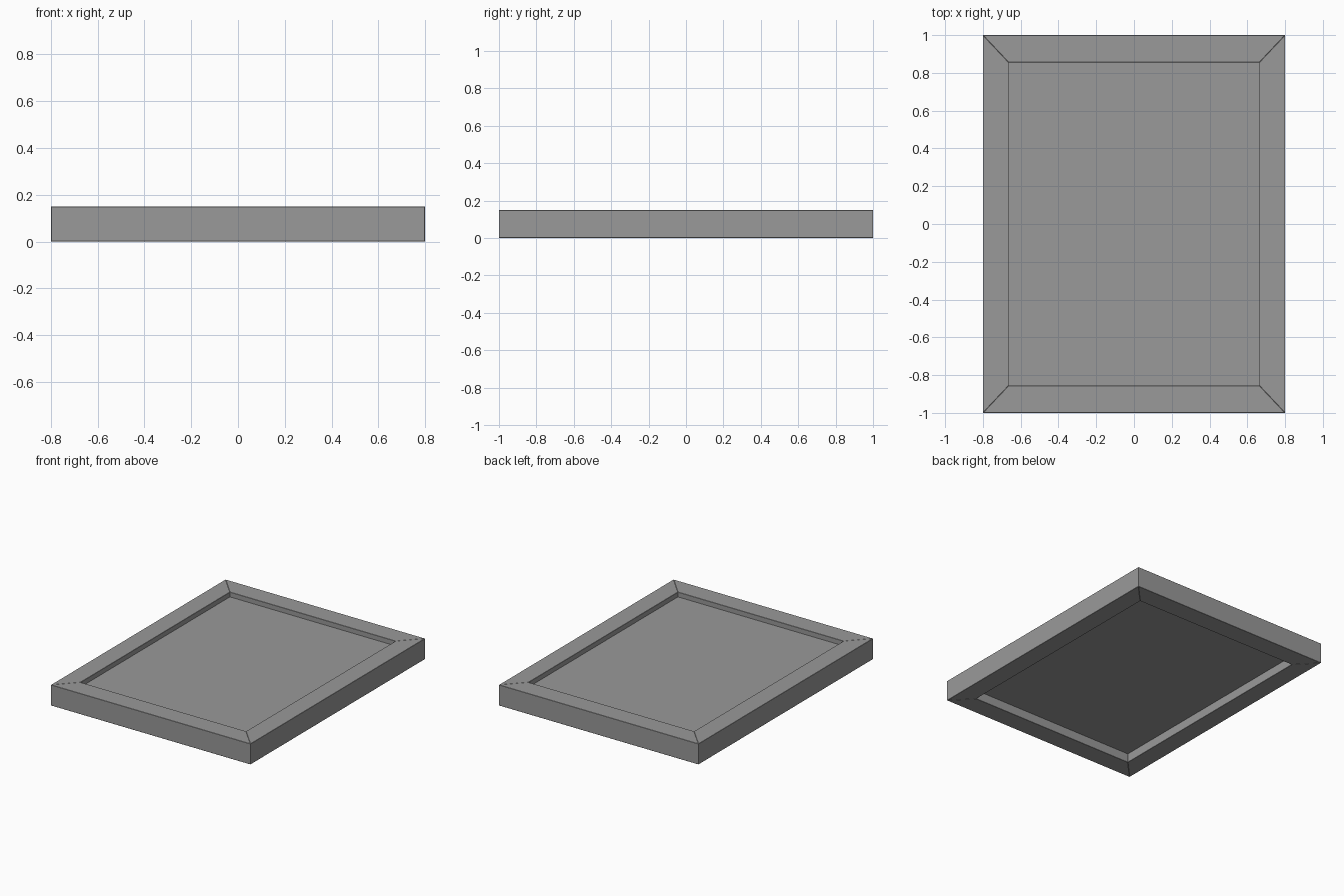
import bpy, bmesh

if "Cube" in bpy.data.objects:
    bpy.data.objects.remove(bpy.data.objects["Cube"])

HX, HY, H = 0.8, 1.0, 0.15     # outer half sizes and height
IX, IY = 0.664, 0.856          # opening half sizes

grey = bpy.data.materials.new("dark_grey")
grey.diffuse_color = (0.32, 0.32, 0.32, 1)
grey.use_nodes = True
grey.node_tree.nodes["Principled BSDF"].inputs["Base Color"].default_value = grey.diffuse_color


def prism(name, outline, z0, z1, bevel=0.0):
    """Extrude a flat outline from z0 to z1, with a fine chamfer if wanted."""
    bm = bmesh.new()
    face = bm.faces.new([bm.verts.new((x, y, z0)) for x, y in outline])
    top = bmesh.ops.extrude_face_region(bm, geom=[face])["geom"]
    bmesh.ops.translate(bm, vec=(0, 0, z1 - z0),
                        verts=[v for v in top if isinstance(v, bmesh.types.BMVert)])
    bmesh.ops.recalc_face_normals(bm, faces=bm.faces)
    mesh = bpy.data.meshes.new(name)
    bm.to_mesh(mesh)
    bm.free()
    mesh.materials.append(grey)
    obj = bpy.data.objects.new(name, mesh)
    bpy.context.collection.objects.link(obj)
    if bevel:
        mod = obj.modifiers.new("chamfer", 'BEVEL')
        mod.width = bevel
        mod.segments = 1
        mod.limit_method = 'ANGLE'
    return obj


# Four mitred frame rails
corners = [(-1, -1), (1, -1), (1, 1), (-1, 1)]
for i, name in enumerate(["front_rail", "right_rail", "back_rail", "left_rail"]):
    a, b = corners[i], corners[(i + 1) % 4]
    outline = [(a[0] * HX, a[1] * HY), (b[0] * HX, b[1] * HY),
               (b[0] * IX, b[1] * IY), (a[0] * IX, a[1] * IY)]
    prism(name, outline, 0, H, bevel=0.0015)

# Recessed panel, tucked slightly into the rails
prism("panel", [(sx * (IX + 0.005), sy * (IY + 0.005)) for sx, sy in corners], 0.065, 0.115)
